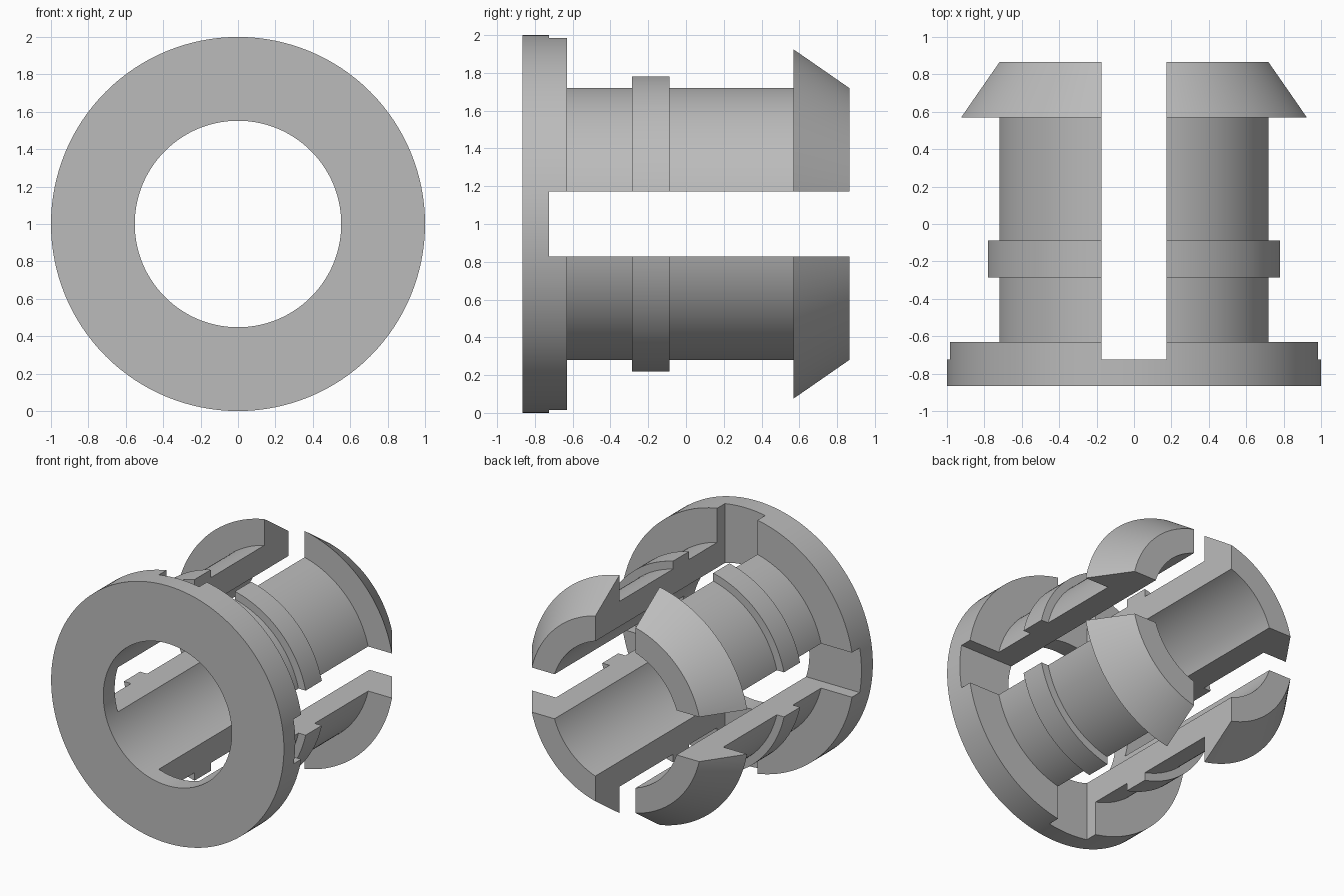
import bpy, bmesh, math
from mathutils import Matrix, Vector

cube = bpy.data.objects.get("Cube")
if cube:
    bpy.data.objects.remove(cube, do_unlink=True)

AXIS_Z = 1.0
SLOT_WIDTH = 0.346
SLOT_START = -0.725
BACK = 0.865

grey = bpy.data.materials.new("grey_plastic")
grey.use_nodes = True
grey.diffuse_color = (0.5, 0.5, 0.5, 1)
grey.node_tree.nodes["Principled BSDF"].inputs["Base Color"].default_value = grey.diffuse_color


def add_object(name, bm):
    bmesh.ops.recalc_face_normals(bm, faces=bm.faces)
    mesh = bpy.data.meshes.new(name)
    bm.to_mesh(mesh)
    bm.free()
    mesh.materials.append(grey)
    obj = bpy.data.objects.new(name, mesh)
    bpy.context.collection.objects.link(obj)
    return obj


def revolve(name, profile, steps=128):
    """Spin a closed (radius, y) outline around the bushing's long axis."""
    bm = bmesh.new()
    verts = [bm.verts.new((r, y, AXIS_Z)) for r, y in profile]
    edges = [bm.edges.new((a, b)) for a, b in zip(verts, verts[1:] + verts[:1])]
    bmesh.ops.spin(bm, geom=verts + edges, cent=(0, 0, AXIS_Z), axis=(0, 1, 0),
                   angle=math.tau, steps=steps, use_merge=True)
    bmesh.ops.remove_doubles(bm, verts=bm.verts, dist=1e-5)
    return add_object(name, bm)


def box(name, size, center):
    bm = bmesh.new()
    bmesh.ops.create_cube(bm, size=1, matrix=Matrix.LocRotScale(Vector(center), None, Vector(size)))
    return add_object(name, bm)


# Flange, sleeve, raised collar and barbed head in one outline
bore, sleeve, collar, barb, flange = 0.552, 0.74, 0.80, 0.94, 1.0
body = revolve("snap_bushing", [
    (bore, -BACK), (flange, -BACK), (flange, -0.63),
    (sleeve, -0.63), (sleeve, -0.285),
    (collar, -0.285), (collar, -0.087),
    (sleeve, -0.087), (sleeve, 0.57),
    (barb, 0.57), (sleeve, BACK), (bore, BACK),
])

# Crossed slots split the sleeve into four prongs
slot_end = BACK + 0.2
length, middle = slot_end - SLOT_START, (slot_end + SLOT_START) / 2
cutters = [
    box("upright_slot_cutter", (SLOT_WIDTH, length, 3), (0, middle, AXIS_Z)),
    box("level_slot_cutter", (3, length, SLOT_WIDTH), (0, middle, AXIS_Z)),
]
bpy.ops.object.select_all(action="DESELECT")
body.select_set(True)
bpy.context.view_layer.objects.active = body
for cutter in cutters:
    cutter.hide_render = True
    cut = body.modifiers.new(cutter.name, "BOOLEAN")
    cut.operation = "DIFFERENCE"
    cut.solver = "EXACT"
    cut.object = cutter
    bpy.ops.object.modifier_apply(modifier=cut.name)
    bpy.data.objects.remove(cutter, do_unlink=True)

bpy.ops.object.shade_smooth_by_angle(angle=math.radians(25))
